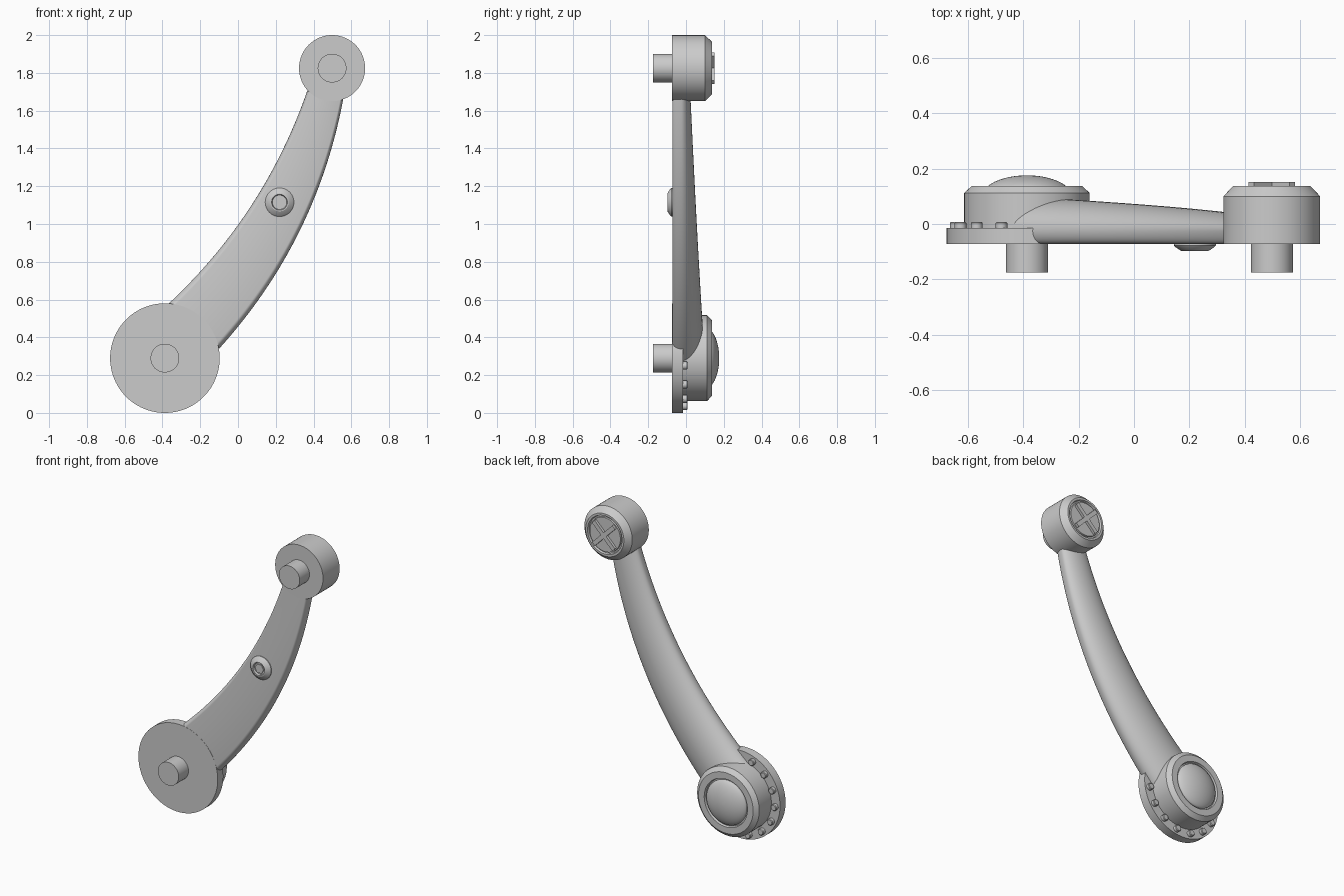
import bpy, bmesh, math
from mathutils import Vector, Matrix

cube = bpy.data.objects.get("Cube")
if cube:
    bpy.data.objects.remove(cube, do_unlink=True)

grey = bpy.data.materials.new("plain grey")
grey.use_nodes = True
COLOUR = (0.6, 0.6, 0.6, 1)
grey.diffuse_color = COLOUR
grey.node_tree.nodes["Principled BSDF"].inputs["Base Color"].default_value = COLOUR

LOW = Vector((-0.387, 0, 0.29))     # large pivot
HIGH = Vector((0.498, 0, 1.825))    # small pivot
BUMP = Vector((0.22, 0, 1.115))     # screw boss on the arm
FRONT = -0.073


def finish(name, bm, smooth=True):
    bmesh.ops.recalc_face_normals(bm, faces=bm.faces)
    mesh = bpy.data.meshes.new(name)
    bm.to_mesh(mesh)
    bm.free()
    mesh.materials.append(grey)
    obj = bpy.data.objects.new(name, mesh)
    bpy.context.collection.objects.link(obj)
    if smooth:
        bpy.ops.object.select_all(action='DESELECT')
        obj.select_set(True)
        bpy.context.view_layer.objects.active = obj
        bpy.ops.object.shade_smooth_by_angle(angle=math.radians(30))
    return obj


def skin(bm, rings):
    """Join successive closed rings and cap both ends."""
    loops = [[bm.verts.new(p) for p in ring] for ring in rings]
    n = len(loops[0])
    for a, b in zip(loops, loops[1:]):
        for i in range(n):
            j = (i + 1) % n
            bm.faces.new((a[i], a[j], b[j], b[i]))
    bm.faces.new(loops[0])
    bm.faces.new(loops[-1])


def lathe(name, centre, profile, sides=64, smooth=True):
    """Turn (radius, y) pairs about the y axis through centre."""
    bm = bmesh.new()
    skin(bm, [[centre + Vector((r * math.cos(2 * math.pi * i / sides), y,
                                r * math.sin(2 * math.pi * i / sides)))
               for i in range(sides)] for r, y in profile])
    return finish(name, bm, smooth)


# Large pivot: flange, hub with a grooved face, and domed cap
lathe("lower_flange", LOW, [(0.29, FRONT), (0.29, -0.015)], 96)
lathe("lower_hub", LOW, [(0.227, -0.03), (0.227, 0.112), (0.2, 0.137), (0.158, 0.137),
                         (0.154, 0.122), (0.1, 0.122)])
dome = [(0.146 * math.cos(a), 0.13 + 0.046 * math.sin(a) ** 1.4)
        for a in [math.radians(88) * k / 12 for k in range(13)]]
lathe("lower_dome", LOW, [(0.146, 0.11)] + dome)

# Small pivot: hub with a recessed face holding a raised cross
lathe("upper_hub", HIGH, [(0.175, FRONT), (0.175, 0.1), (0.14, 0.137), (0.126, 0.137),
                          (0.122, 0.124), (0.114, 0.124), (0.112, 0.134), (0.05, 0.134)])
for side, angle in (("left", 45), ("right", -45)):
    bm = bmesh.new()
    bmesh.ops.create_cube(bm, size=1, matrix=Matrix.Translation(HIGH + Vector((0, 0.139, 0)))
                          @ Matrix.Rotation(math.radians(angle), 4, 'Y')
                          @ Matrix.Diagonal((0.21, 0.024, 0.028, 1)))
    finish("cross_bar_" + side, bm, False)

# Pins on the front of both pivots
for label, centre in (("lower", LOW), ("upper", HIGH)):
    lathe(label + "_pin", centre, [(0.076, -0.175), (0.076, -0.06)], 48)

# Studs around the open part of the flange
for k in range(11):
    a = math.radians(111 + 24 * k)
    spot = LOW + 0.257 * Vector((math.cos(a), 0, math.sin(a)))
    lathe(f"flange_stud_{k + 1}", spot, [(0.021, -0.02), (0.021, 0.004), (0.017, 0.008)], 20)

# Screw boss with a hexagonal head in its recess
lathe("boss_ring", BUMP, [(0.076, -0.06), (0.076, -0.077), (0.07, -0.084), (0.048, -0.098),
                          (0.042, -0.098), (0.038, -0.086), (0.01, -0.086)], 48)
lathe("boss_hex", BUMP, [(0.032, -0.075), (0.032, -0.093)], 6, False)


def bend(a, b, c, t):
    return a * (1 - t) ** 2 + b * 2 * t * (1 - t) + c * t * t


# Curved arm: domed back, flat front with rounded corners, lofted between two edges
left_edge = [Vector(p) for p in ((-0.36, 0, 0.585), (0.145, 0, 1.06), (0.37, 0, 1.715))]
right_edge = [Vector(p) for p in ((-0.10, 0, 0.34), (0.4145, 0, 0.908), (0.557, 0, 1.66))]
WIDEST, FLAT = -0.025, 0.84
rings = []
for s in range(41):
    t = -0.14 + 1.22 * s / 40
    left, right = bend(*left_edge, t), bend(*right_edge, t)
    mid, half = (left + right) / 2, (right - left) / 2
    rise = 0.088 - 0.065 * t - WIDEST
    outline = [(math.cos(math.pi * k / 28), WIDEST + rise * math.sin(math.pi * k / 28))
               for k in range(29)]
    corner = [(FLAT + (1 - FLAT) * math.cos(a), WIDEST + (FRONT + 0.001 - WIDEST) * math.sin(a))
              for a in [math.pi / 2 * k / 7 for k in range(1, 8)]]
    outline += [(-u, y) for u, y in corner] + corner[::-1]
    rings.append([mid + half * u + Vector((0, y, 0)) for u, y in outline])
bm = bmesh.new()
skin(bm, rings)
finish("curved_arm", bm)
